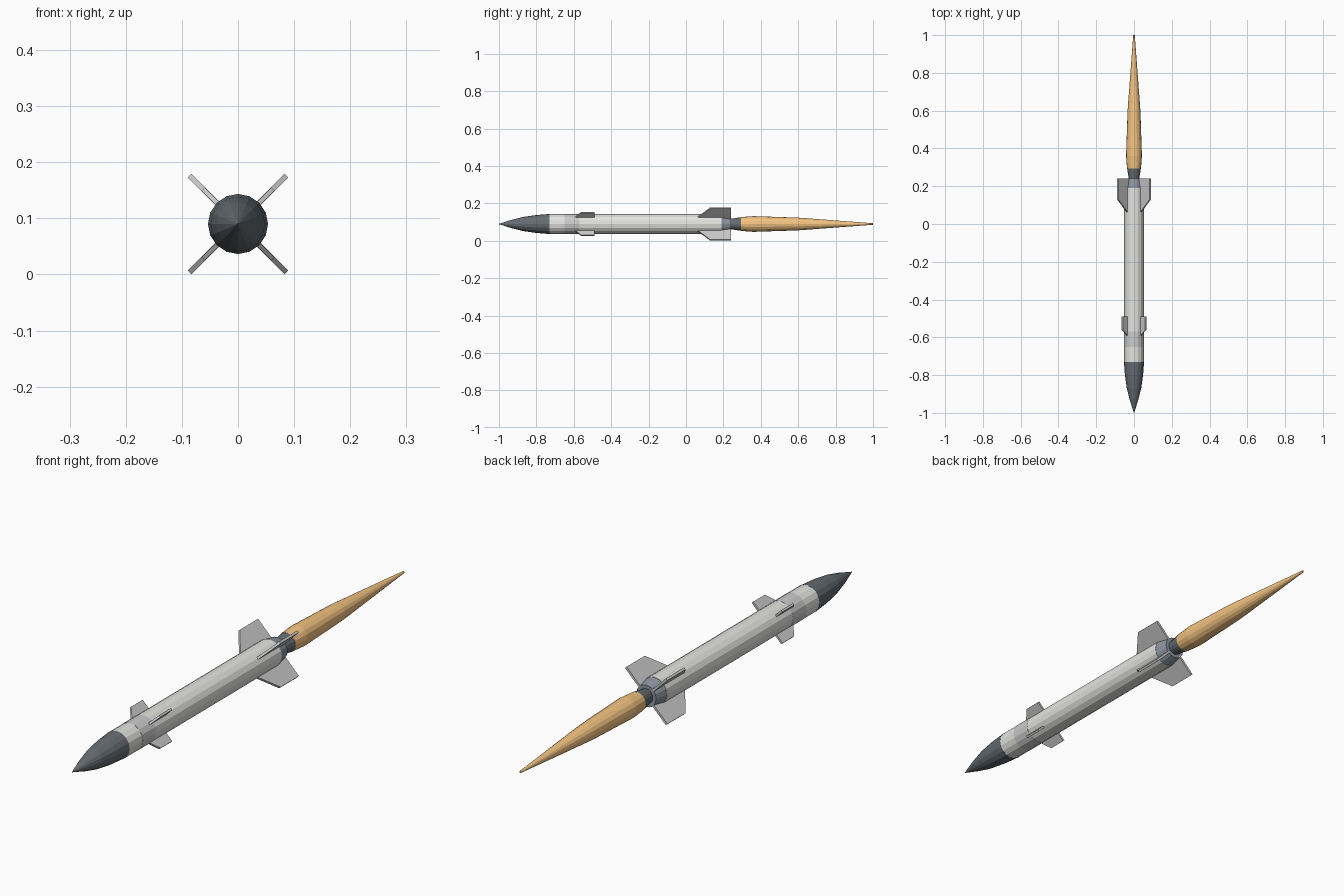
import bpy, bmesh, math
from mathutils import Matrix, Vector

if "Cube" in bpy.data.objects:
    bpy.data.objects.remove(bpy.data.objects["Cube"])

AXIS_Z = 0.09
SIDES = 16


def material(name, rgb):
    m = bpy.data.materials.new(name)
    m.diffuse_color = (*rgb, 1)
    m.use_nodes = True
    m.node_tree.nodes["Principled BSDF"].inputs["Base Color"].default_value = m.diffuse_color
    return m


def finish(name, bm, mat):
    bmesh.ops.recalc_face_normals(bm, faces=bm.faces)
    me = bpy.data.meshes.new(name)
    bm.to_mesh(me)
    bm.free()
    me.materials.append(mat)
    ob = bpy.data.objects.new(name, me)
    ob.location.z = AXIS_Z
    bpy.context.collection.objects.link(ob)
    return ob


def turned(name, profile, mat):
    """Capped round part along y from (y, radius) pairs."""
    bm = bmesh.new()
    rings = []
    for y, r in profile:
        angles = [2 * math.pi * i / SIDES for i in range(SIDES)]
        rings.append([bm.verts.new((r * math.cos(a), y, r * math.sin(a))) for a in angles])
    for a, b in zip(rings, rings[1:]):
        for i in range(SIDES):
            j = (i + 1) % SIDES
            bm.faces.new((a[i], a[j], b[j], b[i]))
    bm.faces.new(rings[0])
    bm.faces.new(rings[-1])
    return finish(name, bm, mat)


def fin_set(name, outline, thickness, mat):
    """Four flat fins in an X from a (y, radius) outline."""
    for k in range(4):
        bm = bmesh.new()
        face = bm.faces.new([bm.verts.new((r, y, -thickness / 2)) for y, r in outline])
        ext = bmesh.ops.extrude_face_region(bm, geom=[face], use_keep_orig=True)
        top = [v for v in ext["geom"] if isinstance(v, bmesh.types.BMVert)]
        bmesh.ops.translate(bm, verts=top, vec=Vector((0, 0, thickness)))
        turn = Matrix.Rotation(math.radians(45 + 90 * k), 4, "Y")
        bmesh.ops.transform(bm, matrix=turn, verts=bm.verts)
        finish(f"{name}_{k + 1}", bm, mat)


white = material("body_white", (0.77, 0.78, 0.74))
grey = material("band_grey", (0.62, 0.62, 0.61))
fin_grey = material("fin_grey", (0.6, 0.6, 0.59))
dark = material("nose_dark", (0.13, 0.15, 0.17))
slate = material("collar_slate", (0.27, 0.3, 0.35))
orange = material("flame_orange", (0.9, 0.55, 0.22))

# Fuselage, front to back
turned("nose_cone", [(-1, 0.001), (-0.93, 0.023), (-0.87, 0.038),
                     (-0.8, 0.048), (-0.73, 0.0535)], dark)
turned("front_body", [(-0.73, 0.053), (-0.65, 0.053)], white)
turned("seeker_band", [(-0.65, 0.0535), (-0.57, 0.0535)], grey)
turned("main_body", [(-0.57, 0.053), (0.19, 0.053)], white)
turned("tail_collar", [(0.19, 0.052), (0.24, 0.042)], slate)
turned("nozzle", [(0.24, 0.028), (0.3, 0.037)], dark)

# Exhaust flame
turned("flame", [(0.295, 0.037), (0.36, 0.042), (0.6, 0.034), (1, 0.004)], orange)

# Fins
fin_set("tail_fin", [(0.06, 0.045), (0.065, 0.054), (0.13, 0.122),
                     (0.24, 0.122), (0.24, 0.035)], 0.009, fin_grey)
fin_set("front_fin", [(-0.595, 0.045), (-0.59, 0.053), (-0.56, 0.088),
                      (-0.49, 0.088), (-0.49, 0.045)], 0.008, fin_grey)
